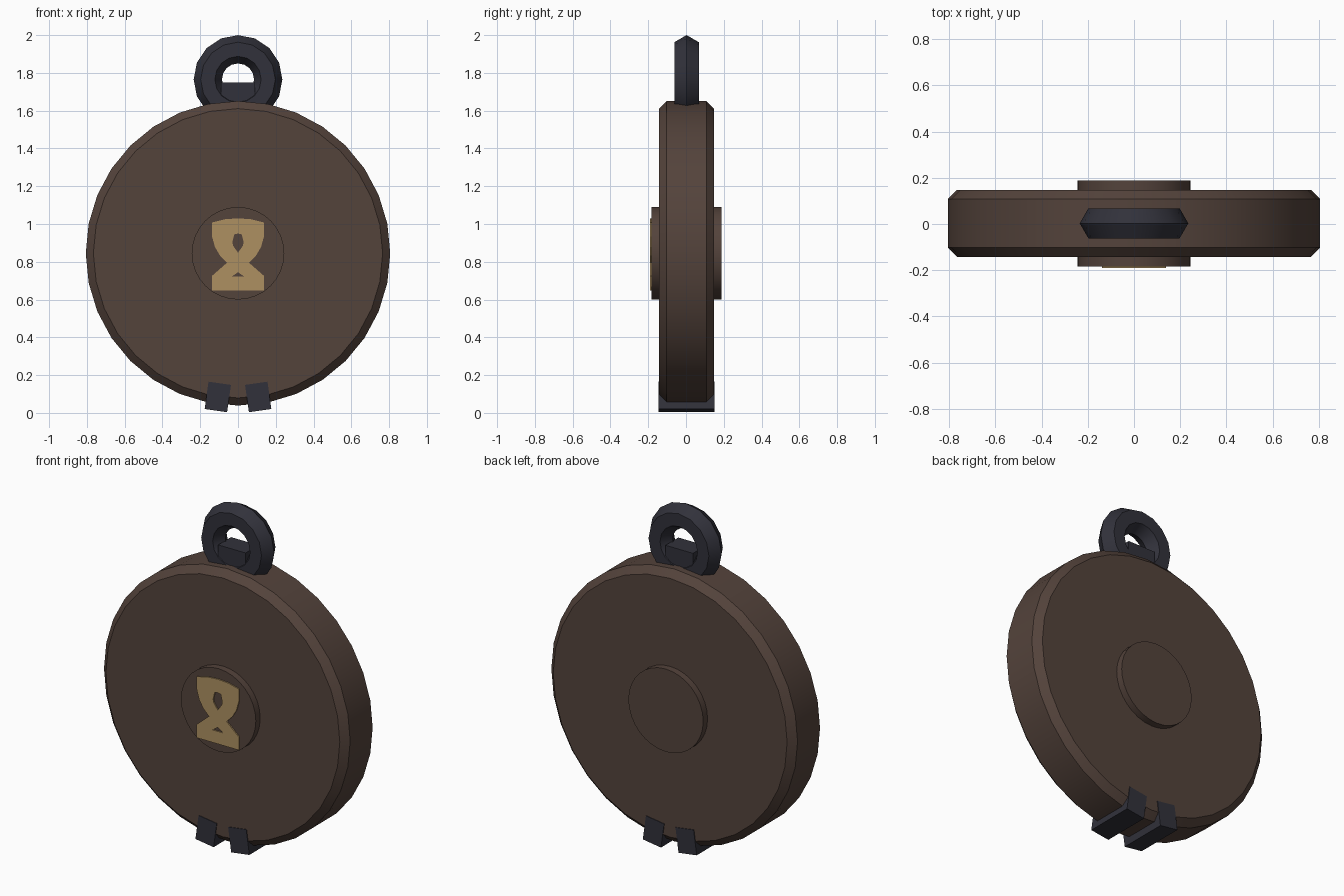
import bpy, bmesh, math

if "Cube" in bpy.data.objects:
    bpy.data.objects.remove(bpy.data.objects["Cube"])

CY, CZ = 0.003, 0.845  # centre of the disc


def material(name, rgb):
    m = bpy.data.materials.new(name)
    m.diffuse_color = (*rgb, 1)
    m.use_nodes = True
    m.node_tree.nodes["Principled BSDF"].inputs["Base Color"].default_value = m.diffuse_color
    return m


BROWN = material("dark brown", (0.088, 0.056, 0.044))
IRON = material("dark iron", (0.031, 0.031, 0.043))
GOLD = material("old gold", (0.42, 0.28, 0.12))


def finish(name, mat):
    ob = bpy.context.object
    ob.name = name
    ob.data.materials.append(mat)
    bpy.ops.object.shade_smooth_by_angle(angle=math.radians(30))
    return ob


def disc(name, radius, depth, sides, bevel=0):
    bpy.ops.mesh.primitive_cylinder_add(vertices=sides, radius=radius, depth=depth,
                                        location=(0, CY, CZ), rotation=(math.pi / 2, 0, 0))
    ob = bpy.context.object
    if bevel:
        bm = bmesh.new()
        bm.from_mesh(ob.data)
        rims = [e for e in bm.edges if abs(e.verts[0].co.z - e.verts[1].co.z) < 1e-5]
        bmesh.ops.bevel(bm, geom=rims, offset=bevel, segments=1, affect='EDGES')
        bm.to_mesh(ob.data)
        bm.free()
    return finish(name, BROWN)


def box(name, centre, size, tilt=0):
    bpy.ops.mesh.primitive_cube_add(size=1, location=centre, rotation=(0, tilt, 0))
    bpy.context.object.scale = size
    return finish(name, IRON)


# Body and the raised hub on both faces
disc("body_disc", 0.806, 0.29, 32, 0.04)
disc("hub", 0.245, 0.372, 32)

# Hanging ring with a six-sided section, and the lug inside it
bpy.ops.mesh.primitive_torus_add(major_segments=16, minor_segments=6, major_radius=0.16,
                                 minor_radius=0.075, location=(0, CY, 1.765),
                                 rotation=(math.pi / 2, 0, 0))
finish("hanging_ring", IRON)
box("ring_lug", (0, CY, 1.675), (0.18, 0.12, 0.15))

# Two clasps wrapped over the bottom rim, pointing at the disc centre
for side, label in ((-1, "left"), (1, "right")):
    a = math.radians(8)
    r = 0.768
    box(label + "_clasp", (side * r * math.sin(a), CY, CZ - r * math.cos(a)),
        (0.12, 0.298, 0.146), -side * a)

# Hourglass emblem: right half with its openings on the axis, then mirrored
half = [(0, 1.03), (0.07, 1.025), (0.138, 1.008), (0.138, 0.935), (0.122, 0.878),
        (0.095, 0.832), (0.058, 0.795), (0.138, 0.725), (0.138, 0.647), (0, 0.647),
        (0, 0.721), (0.034, 0.721), (0, 0.745), (0, 0.848), (0.026, 0.885),
        (0.03, 0.905), (0.02, 0.945), (0, 0.95)]
bm = bmesh.new()
for s in (-1, 1):
    face = bm.faces.new([bm.verts.new((s * x, -0.19, z)) for x, z in half])
    ext = bmesh.ops.extrude_face_region(bm, geom=[face], use_keep_orig=True)
    for v in ext["geom"]:
        if isinstance(v, bmesh.types.BMVert):
            v.co.y += 0.008
bmesh.ops.recalc_face_normals(bm, faces=bm.faces)
mesh = bpy.data.meshes.new("emblem")
bm.to_mesh(mesh)
bm.free()
emblem = bpy.data.objects.new("emblem", mesh)
emblem.data.materials.append(GOLD)
bpy.context.collection.objects.link(emblem)
